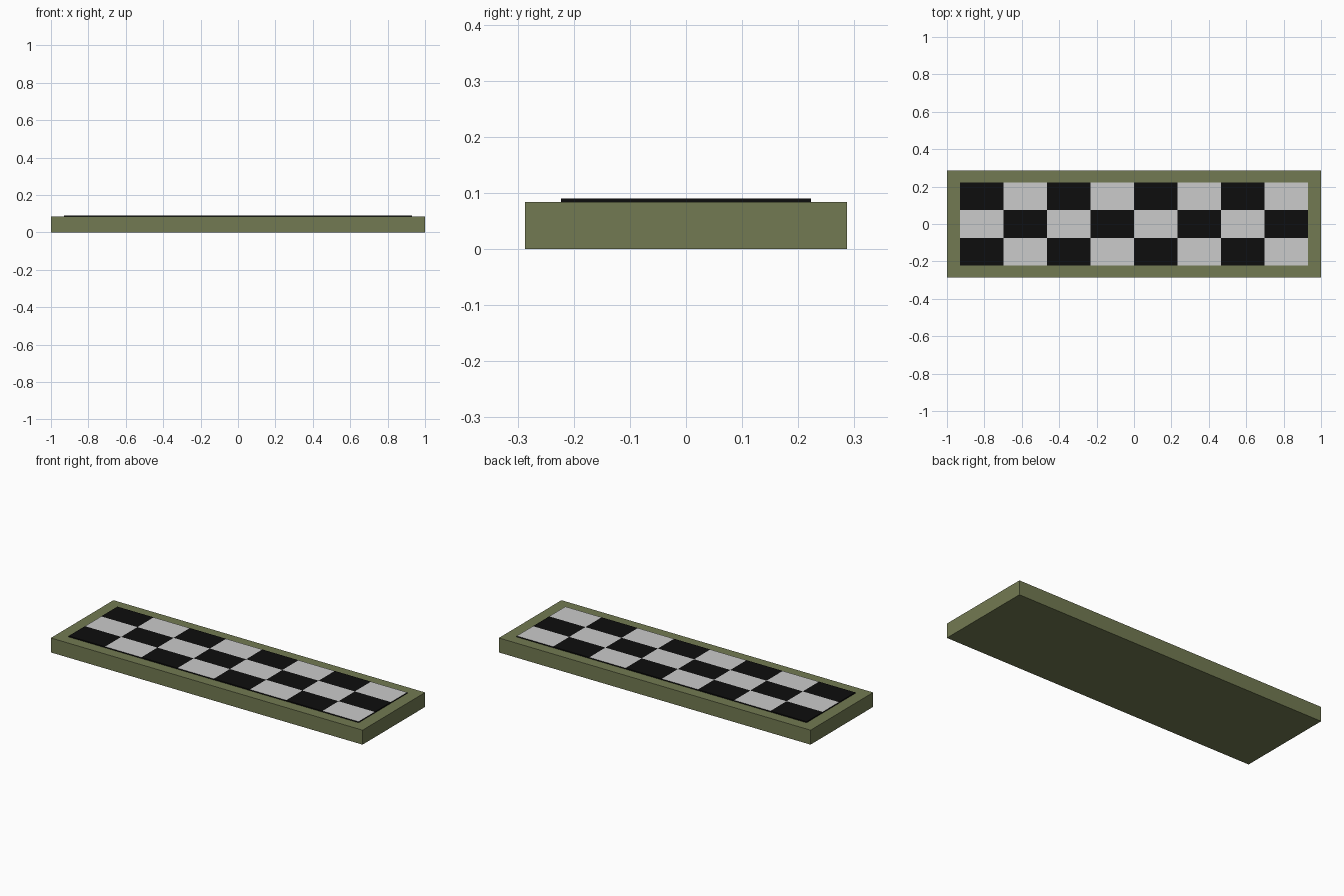
import bpy, bmesh, math
from mathutils import Matrix

if "Cube" in bpy.data.objects:
    bpy.data.objects.remove(bpy.data.objects["Cube"])

def material(name, rgb):
    m = bpy.data.materials.new(name)
    m.diffuse_color = (*rgb, 1)
    m.use_nodes = True
    m.node_tree.nodes["Principled BSDF"].inputs["Base Color"].default_value = m.diffuse_color
    return m

olive = material("olive", (0.171, 0.195, 0.084))
black = material("black", (0.004, 0.004, 0.004))
light = material("light grey", (0.597, 0.597, 0.597))

def finish(name, bm, mats):
    bmesh.ops.recalc_face_normals(bm, faces=bm.faces)
    me = bpy.data.meshes.new(name)
    bm.to_mesh(me)
    bm.free()
    for m in mats:
        me.materials.append(m)
    ob = bpy.data.objects.new(name, me)
    bpy.context.collection.objects.link(ob)
    return ob

# Base slab
W, D, H = 2.0, 0.573, 0.084
bm = bmesh.new()
bmesh.ops.create_cube(bm, size=1, matrix=Matrix.Translation((0, 0, H / 2)) @ Matrix.Diagonal((W, D, H, 1)))
finish("base_slab", bm, [olive])

# Thin checkered plate: 8 x 3 squares on top, black rim
COLS, ROWS, HX, HY, TOP = 8, 3, 0.93, 0.223, 0.09
bm = bmesh.new()
bmesh.ops.create_grid(bm, x_segments=COLS, y_segments=ROWS, size=1,
                      matrix=Matrix.Translation((0, 0, TOP)) @ Matrix.Diagonal((HX, HY, 1, 1)))
for f in bm.faces:
    c = f.calc_center_median()
    col = math.floor((c.x + HX) / (2 * HX) * COLS)
    row = math.floor((c.y + HY) / (2 * HY) * ROWS)
    f.material_index = (col + row) % 2
rim = [e for e in bm.edges if e.is_boundary]
ext = bmesh.ops.extrude_edge_only(bm, edges=rim)["geom"]
for g in ext:
    if isinstance(g, bmesh.types.BMVert):
        g.co.z = H
    elif isinstance(g, bmesh.types.BMFace):
        g.material_index = 0
finish("checkered_plate", bm, [black, light])
